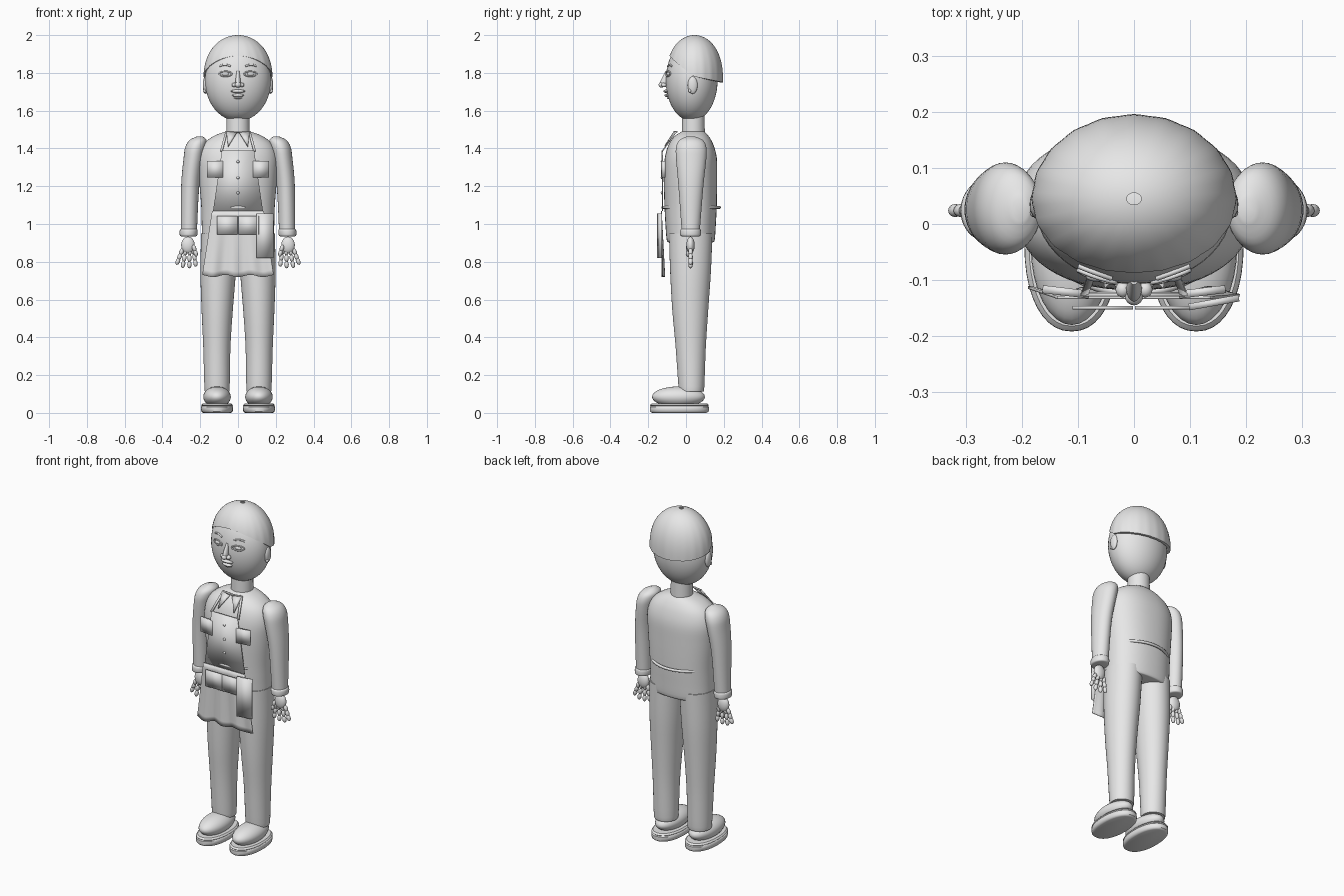
import bpy, bmesh, math
from mathutils import Vector

cube = bpy.data.objects.get("Cube")
if cube:
    bpy.data.objects.remove(cube, do_unlink=True)

grey = bpy.data.materials.new("plain_grey")
grey.use_nodes = True
grey.diffuse_color = (0.8, 0.8, 0.8, 1)
grey.node_tree.nodes["Principled BSDF"].inputs["Base Color"].default_value = (0.8, 0.8, 0.8, 1)
SIDES = (("right", -1), ("left", 1))


def finish(name, bm, angle=40):
    bmesh.ops.recalc_face_normals(bm, faces=bm.faces)
    mesh = bpy.data.meshes.new(name)
    bm.to_mesh(mesh)
    bm.free()
    mesh.materials.append(grey)
    mesh.shade_smooth()
    mesh.set_sharp_from_angle(angle=math.radians(angle))
    ob = bpy.data.objects.new(name, mesh)
    bpy.context.collection.objects.link(ob)
    return ob


def skin(name, rows, closed=True, caps=True):
    """Join rows of points into a surface."""
    bm = bmesh.new()
    vs = [[bm.verts.new(p) for p in row] for row in rows]
    n = len(vs[0])
    for a, b in zip(vs, vs[1:]):
        for i in range(n if closed else n - 1):
            j = (i + 1) % n
            bm.faces.new((a[i], a[j], b[j], b[i]))
    if caps:
        bm.faces.new(vs[0])
        bm.faces.new(vs[-1])
    return finish(name, bm)


def spline(a, b, c, d, t):
    return 0.5 * (2 * b + (c - a) * t + (2 * a - 5 * b + 4 * c - d) * t * t
                  + (3 * b - a - 3 * c + d) * t ** 3)


def loft(name, rings, s=1, power=2.0, n=40, steps=4):
    """Rings: height, centre x, half width, front y, back y."""
    dense = []
    for k in range(len(rings) - 1):
        quad = [rings[min(max(k + o, 0), len(rings) - 1)] for o in (-1, 0, 1, 2)]
        dense += [[spline(*v, i / steps) for v in zip(*quad)] for i in range(steps)]
    dense.append(rings[-1])
    rows = []
    for z, cx, rx, yf, yb in dense:
        row = []
        for i in range(n):
            a = math.tau * i / n
            c, d = math.cos(a), math.sin(a)
            x = math.copysign(abs(c) ** (2 / power), c) * rx
            y = math.copysign(abs(d) ** (2 / power), d) * (yb - yf) / 2
            row.append((s * cx + x, (yf + yb) / 2 + y, z))
        rows.append(row)
    return skin(name, rows)


def ball(name, loc, size, tilt=0, seg=24):
    bm = bmesh.new()
    bmesh.ops.create_uvsphere(bm, u_segments=seg, v_segments=seg // 2, radius=1)
    ob = finish(name, bm, 80)
    ob.location, ob.scale, ob.rotation_euler = loc, size, (0, tilt, 0)
    return ob


def tube(name, pts, r, closed=False):
    cu = bpy.data.curves.new(name, "CURVE")
    cu.dimensions = "3D"
    cu.bevel_depth, cu.bevel_resolution, cu.use_fill_caps = r, 2, True
    sp = cu.splines.new("POLY")
    sp.points.add(len(pts) - 1)
    for p, co in zip(sp.points, pts):
        p.co = (*co, 1)
    sp.use_cyclic_u = closed
    cu.materials.append(grey)
    ob = bpy.data.objects.new(name, cu)
    bpy.context.collection.objects.link(ob)
    return ob


def plate(name, pts, thick=0.006):
    """Flat panel with thickness."""
    bm = bmesh.new()
    bm.faces.new([bm.verts.new(p) for p in pts])
    ob = finish(name, bm)
    mod = ob.modifiers.new("thickness", "SOLIDIFY")
    mod.thickness, mod.offset = thick, 0
    return ob


def panel(name, x0, x1, z0, z1, y0, y1, thick=0.006):
    return plate(name, [(x0, y0, z0), (x1, y1, z0), (x1, y1, z1), (x0, y0, z1)], thick)


# Head and neck
HEAD_Z, HEAD_Y, RX, RY = 1.76, 0.03, 0.175, 0.137


def face_y(x, z):
    h = (z - HEAD_Z) / 0.215
    return HEAD_Y - RY * math.sqrt(max(0, 1 - (x / RX) ** 2 - h * h))


ball("head", (0, HEAD_Y, HEAD_Z), (RX, RY, 0.215), seg=48)
loft("neck", [(1.45, 0, 0.062, -0.022, 0.1), (1.6, 0, 0.06, -0.02, 0.098)])

# Hair cap with a rim that rises over the forehead
rows = []
for k in range(-1, 25):
    row = []
    for i in range(80):
        a = math.tau * i / 80
        front = -math.sin(a)
        rim = 1.78 + (0.11 if front > 0 else 0.03) * front
        t = math.sin(max(k, 0) / 24 * math.pi / 2)
        z = rim + (1.9995 - rim) * t
        r = (1 - (max(0, z - 1.76) / 0.24) ** 2.4) ** 0.5
        r *= 1 + 0.006 * (1 - t) * math.cos(20 * a)
        if k < 0:
            r *= 0.9
        row.append((0.182 * r * math.cos(a), 0.045 + 0.15 * r * math.sin(a), z))
    rows.append(row)
cap = skin("hair", rows, caps=False)

# Face
for side, s in SIDES:
    ball(side + "_ear", (s * 0.172, 0.035, 1.735), (0.014, 0.026, 0.046))
    ball(side + "_earlobe", (s * 0.178, 0.02, 1.705), (0.008, 0.008, 0.01), seg=12)
    ball(side + "_eyeball", (s * 0.066, face_y(0.066, 1.795) + 0.002, 1.795), (0.02, 0.01, 0.011))
    lid = []
    for i in range(24):
        a = math.tau * i / 24
        x, z = 0.066 + 0.033 * math.cos(a), 1.795 + 0.013 * math.sin(a)
        lid.append((s * x, face_y(x, z) - 0.002, z))
    tube(side + "_eyelid", lid, 0.004, True)
    brow = []
    for i in range(9):
        x = 0.04 + 0.058 * i / 8
        z = 1.832 + 0.011 * math.sin(math.pi * (i + 1) / 10)
        brow.append((s * x, face_y(x, z) - 0.002, z))
    tube(side + "_eyebrow", brow, 0.005)
    ball(side + "_nostril", (s * 0.02, -0.117, 1.736), (0.013, 0.014, 0.012), seg=16)
loft("nose_bridge", [(1.725, 0, 0.01, -0.135, -0.09), (1.75, 0, 0.014, -0.138, -0.09),
                     (1.81, 0, 0.007, -0.108, -0.09)], n=16)
ball("nose_tip", (0, -0.129, 1.737), (0.016, 0.016, 0.015), seg=16)
for name, z, w in (("upper_lip", 1.703, 0.038), ("lower_lip", 1.681, 0.031)):
    ball(name, (0, face_y(0, z) - 0.002, z), (w, 0.015, 0.009))
ball("chin_crease", (0, face_y(0, 1.663), 1.667), (0.022, 0.008, 0.005))

# Shirt body
loft("shirt", [(0.903, 0, 0.175, -0.09, 0.14), (0.915, 0, 0.19, -0.102, 0.152),
               (1.0, 0, 0.192, -0.109, 0.158), (1.1, 0, 0.195, -0.114, 0.163),
               (1.25, 0, 0.207, -0.118, 0.165), (1.35, 0, 0.21, -0.112, 0.163),
               (1.42, 0, 0.185, -0.092, 0.145), (1.465, 0, 0.13, -0.06, 0.12),
               (1.49, 0, 0.065, -0.02, 0.095)], power=2.25, n=56)

# Limbs
for side, s in SIDES:
    loft(side + "_sleeve", [(0.95, 0.26, 0.042, -0.022, 0.072), (1.2, 0.253, 0.048, -0.04, 0.092),
                            (1.35, 0.235, 0.053, -0.053, 0.108), (1.41, 0.223, 0.055, -0.052, 0.107),
                            (1.445, 0.211, 0.044, -0.034, 0.088), (1.464, 0.202, 0.014, 0.005, 0.045)], s)
    loft(side + "_cuff", [(0.934, 0.262, 0.036, -0.018, 0.066), (0.94, 0.262, 0.046, -0.03, 0.078),
                          (0.968, 0.261, 0.047, -0.03, 0.078), (0.976, 0.261, 0.038, -0.02, 0.07)], s)
    ball(side + "_palm", (s * 0.265, 0.024, 0.888), (0.036, 0.022, 0.045))
    for f in range(4):
        lean = -0.15 + 0.17 * f
        length = (0.03, 0.034, 0.034, 0.027)[f]
        for k in range(3):
            d = 0.004 + length * k
            x = 0.235 + 0.021 * f + d * math.sin(lean)
            ball(f"{side}_finger_{f}_{k}", (s * x, 0.024, 0.857 - d * math.cos(lean)),
                 (0.0115, 0.012, 0.02), -s * lean, 12)
    for k in range(2):
        ball(f"{side}_thumb_{k}", (s * (0.232 - 0.008 * k), 0.01, 0.872 - 0.026 * k),
             (0.011, 0.011, 0.019), s * 0.3, 12)

    loft(side + "_trouser_leg", [(0.115, 0.111, 0.063, -0.035, 0.092), (0.14, 0.111, 0.067, -0.04, 0.097),
                                 (0.35, 0.112, 0.072, -0.055, 0.105), (0.55, 0.11, 0.083, -0.073, 0.118),
                                 (0.75, 0.105, 0.094, -0.084, 0.132), (0.95, 0.098, 0.097, -0.09, 0.14)], s)
    ball(side + "_shoe_upper", (s * 0.111, -0.04, 0.085), (0.073, 0.14, 0.055), seg=32)
    loft(side + "_shoe_sole", [(0, 0.111, 0.072, -0.178, 0.108), (0.008, 0.111, 0.083, -0.19, 0.12),
                               (0.032, 0.111, 0.084, -0.191, 0.121), (0.036, 0.111, 0.079, -0.185, 0.115),
                               (0.041, 0.111, 0.084, -0.191, 0.121), (0.05, 0.111, 0.076, -0.182, 0.112)],
         s, 2.2, steps=2)

# Apron bib, straps, collar and chest pockets
plate("apron_bib", [(-0.132, -0.124, 1.07), (0.132, -0.124, 1.07),
                    (0.085, -0.126, 1.39), (-0.085, -0.126, 1.39)])
for side, s in SIDES:
    plate(side + "_strap", [(s * 0.095, -0.126, 1.385), (s * 0.082, -0.126, 1.385),
                            (s * 0.054, -0.05, 1.49), (s * 0.066, -0.05, 1.49)])
    plate(side + "_collar", [(s * 0.062, -0.055, 1.488), (s * 0.008, -0.066, 1.482),
                             (s * 0.052, -0.112, 1.41)], 0.008)
    panel(side + "_chest_pocket", s * 0.08, s * 0.163, 1.247, 1.333, -0.126, -0.116, 0.014)
tube("collar_band", [(-0.064, -0.05, 1.488), (0, -0.062, 1.488), (0.064, -0.05, 1.488)], 0.005)
for k, z in enumerate((1.33, 1.245, 1.165)):
    ball(f"button_{k}", (0, -0.128, z), (0.008, 0.006, 0.008), seg=12)

# Waist tie
tube("waist_tie", [(0.178 * math.cos(math.tau * i / 64), 0.027 + 0.15 * math.sin(math.tau * i / 64), 1.088)
                   for i in range(64)], 0.008, True)

# Apron skirt with a gently waved hem
rows = []
for k in range(13):
    t = k / 12
    rows.append([((0.137 + 0.052 * t) * u, -0.131 + 0.011 * t + 0.007 * t * math.sin(11 * u),
                  1.07 - 0.345 * t - 0.006 * t * math.cos(9 * u))
                 for u in (i / 20 - 1 for i in range(41))])
skirt = skin("apron_skirt", rows, closed=False, caps=False)
mod = skirt.modifiers.new("thickness", "SOLIDIFY")
mod.thickness, mod.offset = 0.005, 0

# Skirt pockets and hanging towel
for side, s in SIDES:
    panel(side + "_skirt_pocket", s * 0.002, s * 0.11, 0.945, 1.043, -0.149, -0.149)
panel("towel", 0.098, 0.187, 0.82, 1.055, -0.148, -0.132, 0.012)
